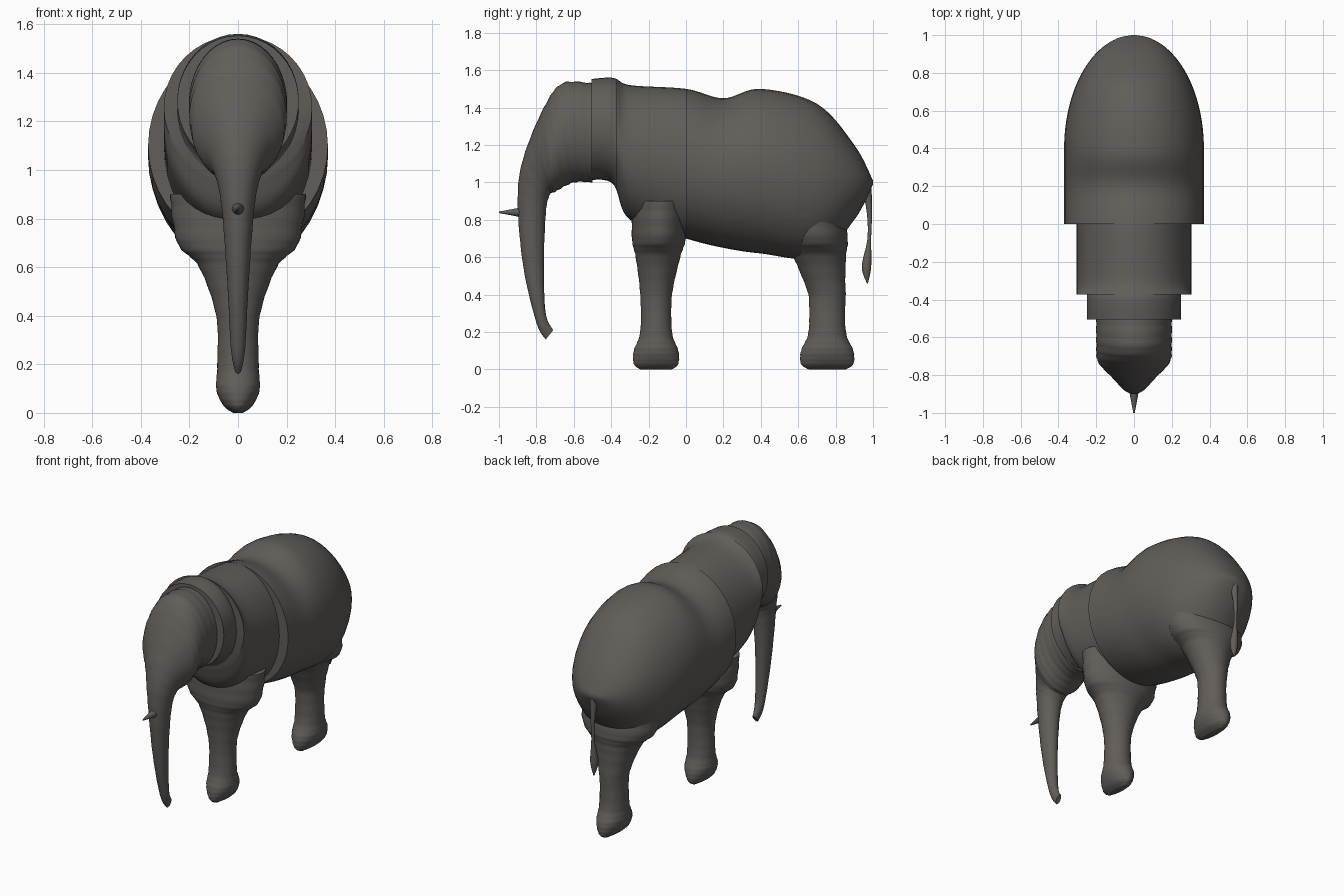
import bpy
import bmesh
import math
from mathutils import Vector

cube = bpy.data.objects.get("Cube")
if cube:
    bpy.data.objects.remove(cube, do_unlink=True)

# Hide colour
hide = bpy.data.materials.new("dark grey hide")
hide.use_nodes = True
colour = (0.12, 0.11, 0.1, 1)
hide.diffuse_color = colour
shader = next(node for node in hide.node_tree.nodes if node.type == 'BSDF_PRINCIPLED')
shader.inputs["Base Color"].default_value = colour

SIDES = 40


def finish(obj):
    """Give a part its material and smooth shading."""
    obj.data.materials.append(hide)
    bpy.ops.object.select_all(action='DESELECT')
    obj.select_set(True)
    bpy.context.view_layer.objects.active = obj
    bpy.ops.object.shade_smooth_by_angle(angle=math.radians(45))


def blend(a, b, c, d, t):
    """Catmull-Rom interpolation between b and c."""
    slope_in, slope_out = (c - a) / 2, (d - b) / 2
    return (b + slope_in * t
            + (3 * (c - b) - 2 * slope_in - slope_out) * t ** 2
            + (2 * (b - c) + slope_in + slope_out) * t ** 3)


def refine(stations, steps=8):
    """Insert smooth in-between stations."""
    last = len(stations) - 1
    result = []
    for i in range(last):
        near = [stations[min(max(i + offset, 0), last)] for offset in range(-1, 3)]
        for step in range(steps):
            result.append([blend(*values, step / steps) for values in zip(*near)])
    result.append(stations[last])
    return result


def loft(name, sections, wrinkle=0):
    """Skin oval sections, each spanning two profile points (y, z, y, z)
    on the centre plane with a half width."""
    bm = bmesh.new()
    rings = []
    for i, (front_y, front_z, back_y, back_z, half_width) in enumerate(sections):
        front, back = Vector((0, front_y, front_z)), Vector((0, back_y, back_z))
        swell = 1 + wrinkle * math.sin(2 * i)
        centre = (front + back) / 2
        arm = (front - back) / 2 * swell
        side = Vector((half_width * swell, 0, 0))
        angles = [math.tau * k / SIDES for k in range(SIDES)]
        rings.append([bm.verts.new(centre + arm * math.cos(a) + side * math.sin(a))
                      for a in angles])
    for first, second in zip(rings, rings[1:]):
        for k in range(SIDES):
            bm.faces.new((first[k - 1], first[k], second[k], second[k - 1]))
    bm.faces.new(rings[0])
    bm.faces.new(rings[-1])
    bmesh.ops.recalc_face_normals(bm, faces=bm.faces)
    mesh = bpy.data.meshes.new(name)
    bm.to_mesh(mesh)
    bm.free()
    obj = bpy.data.objects.new(name, mesh)
    bpy.context.collection.objects.link(obj)
    finish(obj)


# Back line and belly line shared by the whole torso: y, top, bottom
torso = refine([
    (-.6, 1.54, 1), (-.4, 1.56, 1), (-.3, 1.52, .8), (0, 1.5, .7),
    (.2, 1.45, .65), (.4, 1.5, .62), (.7, 1.42, .6), (.9, 1.2, .8),
    (1, 1.01, .99)])


def torso_slab(name, start, end, width):
    """Loft one stretch of the torso; the rump rounds off as an ellipse."""
    sections = []
    for y, top, bottom in torso:
        if start <= y <= end:
            rump = max(0, (y - .4) / .6)
            narrowing = math.sqrt(max(0, 1 - rump ** 2))
            sections.append((y, top, y, bottom, max(width * narrowing, .01)))
    loft(name, sections)


# Torso in three stepped folds, narrowing towards the head
torso_slab("barrel", -.01, 1, .37)
torso_slab("shoulders", -.38, .1, .305)
torso_slab("neck", -.53, -.3, .25)

# Head flowing down into the tapering trunk
loft("head_and_trunk", refine([
    (-.5, 1.53, -.5, 1, .2), (-.66, 1.53, -.6, 1, .2),
    (-.76, 1.4, -.7, .95, .19), (-.87, 1.13, -.73, .93, .11),
    (-.9, .9, -.75, .83, .07), (-.87, .55, -.76, .55, .045),
    (-.8, .25, -.75, .3, .03), (-.75, .16, -.71, .21, .015)]), wrinkle=.01)


def leg(name, centre, depth, lean):
    """Round pillar with a broad foot, flaring upwards into the torso."""
    # Height, depth as a multiple of the shaft, half width
    pillar = [(.9, 1.8, .28), (.7, 1.7, .25), (.6, 1.4, .16), (.4, 1, .09),
              (.2, 1, .085), (.1, 1.4, .09), (.03, 1.4, .06), (0, 1, .02)]
    sections = []
    for z, spread, width in refine(pillar):
        y = centre + lean * max(0, z - .4)
        sections.append((y - depth * spread, z, y + depth * spread, z, width))
    loft(name, sections, wrinkle=.01)


leg("front_leg", centre=-.16, depth=.085, lean=.05)
leg("hind_leg", centre=.755, depth=.1, lean=-.2)

# Thin hanging tail with a tuft: y, height, radius
tail = [(.96, 1.02, .03), (.98, .85, .015), (.98, .7, .01),
        (.965, .55, .025), (.97, .46, .003)]
loft("tail", [(y - radius, z, y + radius, z, radius) for y, z, radius in refine(tail)])

# Short tusk tip in front of the trunk
bpy.ops.mesh.primitive_cone_add(
    vertices=SIDES, radius1=.03, radius2=.004, depth=.14,
    location=(0, -.93, .84), rotation=(math.pi / 2, 0, 0))
tusk = bpy.context.object
tusk.name = "tusk"
finish(tusk)
